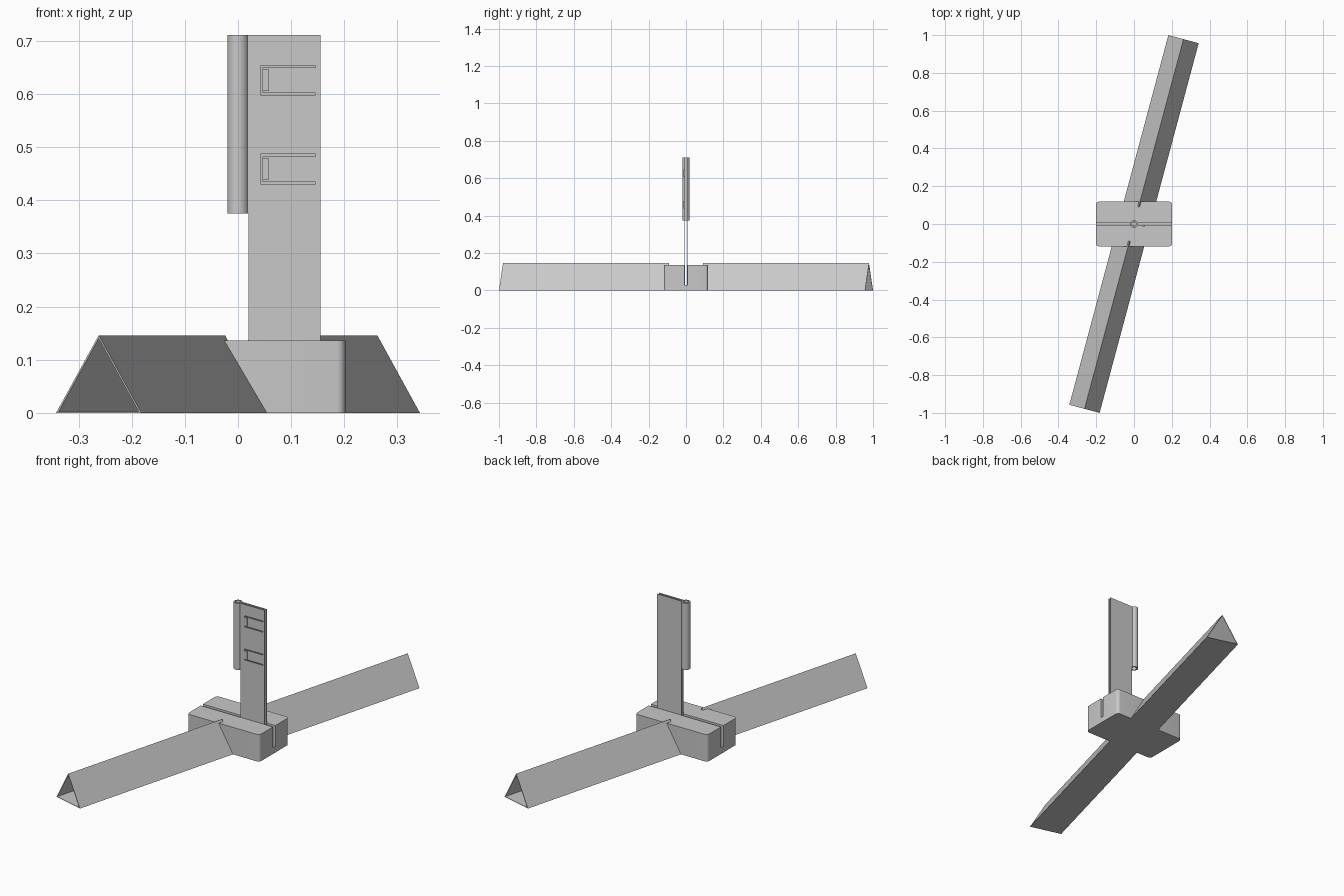
import bpy, bmesh, math
from mathutils import Matrix, Vector

cube = bpy.data.objects.get("Cube")
if cube:
    bpy.data.objects.remove(cube, do_unlink=True)

grey = bpy.data.materials.new("plain_grey")
grey.use_nodes = True
grey.diffuse_color = (0.58, 0.58, 0.58, 1)
grey.node_tree.nodes["Principled BSDF"].inputs["Base Color"].default_value = grey.diffuse_color


def finish(name, bm):
    bmesh.ops.recalc_face_normals(bm, faces=bm.faces)
    mesh = bpy.data.meshes.new(name)
    bm.to_mesh(mesh)
    bm.free()
    mesh.materials.append(grey)
    obj = bpy.data.objects.new(name, mesh)
    bpy.context.collection.objects.link(obj)
    return obj


def box(name, lo, hi):
    bm = bmesh.new()
    bmesh.ops.create_cube(bm, size=1)
    for v in bm.verts:
        v.co = [(a + b) / 2 + c * (b - a) for a, b, c in zip(lo, hi, v.co)]
    return finish(name, bm)


def hollow_prism(name, outer, inner, start, end):
    """Tube along local z with matching outer and inner outlines."""
    bm = bmesh.new()
    loops = [[bm.verts.new((x, y, z)) for x, y in ring]
             for ring, z in ((outer, start), (outer, end), (inner, end), (inner, start))]
    n = len(outer)
    for a, b in zip(loops, loops[1:] + loops[:1]):
        for i in range(n):
            j = (i + 1) % n
            bm.faces.new((a[i], a[j], b[j], b[i]))
    return finish(name, bm)


def activate(obj):
    bpy.ops.object.select_all(action='DESELECT')
    obj.select_set(True)
    bpy.context.view_layer.objects.active = obj


def smooth(obj):
    activate(obj)
    bpy.ops.object.shade_smooth_by_angle(angle=math.radians(35))


def cut(obj, cutter):
    mod = obj.modifiers.new("cut", 'BOOLEAN')
    mod.operation = 'DIFFERENCE'
    mod.solver = 'EXACT'
    mod.object = cutter
    activate(obj)
    bpy.ops.object.modifier_apply(modifier=mod.name)
    bpy.data.objects.remove(cutter, do_unlink=True)


# Base block with rounded upright corners and a lengthwise slot
block = box("base_block", (-0.202, -0.118, 0), (0.202, 0.118, 0.136))
bm = bmesh.new()
bm.from_mesh(block.data)
upright = [e for e in bm.edges if abs(e.verts[0].co.z - e.verts[1].co.z) > 0.1]
bmesh.ops.bevel(bm, geom=upright, offset=0.016, segments=5, profile=0.5, affect='EDGES')
bm.to_mesh(block.data)
bm.free()
cut(block, box("slot_cutter", (-0.3, -0.009, 0.03), (0.3, 0.009, 0.2)))
smooth(block)

# Two hollow triangular arms reaching out of the block
half, height, wall = 0.083, 0.146, 0.003
triangle = [Vector((-half, 0)), Vector((half, 0)), Vector((0, height))]
centre = sum(triangle, Vector((0, 0))) / 3
inner = [centre + (p - centre) * (1 - wall / centre.y) for p in triangle]
for name, turn in (("rear_arm", 0), ("front_arm", math.pi)):
    arm = hollow_prism(name, triangle, inner, -1.013, -0.094)
    swing = Matrix.Rotation(turn - math.radians(15), 4, 'Z')
    arm.data.transform(swing @ Matrix.Rotation(math.pi / 2, 4, 'X'))

# Upright plate: two thin sheets with a see-through gap
outer_y, gap_y = 0.0085, 0.0045
bottom, step, top = 0.03, 0.375, 0.711
outline = [(0.02, bottom), (0.155, bottom), (0.155, top), (0.012, top), (0.012, step), (0.02, step)]
sheets = {}
for name, y in (("front_sheet", -outer_y), ("rear_sheet", gap_y)):
    bm = bmesh.new()
    face = bm.faces.new([bm.verts.new((x, y, z)) for x, z in outline])
    ext = bmesh.ops.extrude_face_region(bm, geom=[face])
    moved = [v for v in ext["geom"] if isinstance(v, bmesh.types.BMVert)]
    bmesh.ops.translate(bm, verts=moved, vec=(0, outer_y - gap_y, 0))
    sheets[name] = finish(name, bm)

# Spring clips: a window in the front sheet, a tongue and its hook
for label, z in (("lower", 0.459), ("upper", 0.626)):
    cut(sheets["front_sheet"],
        box("window_cutter", (0.042, -0.02, z - 0.028), (0.146, 0, z + 0.028)))
    box(label + "_clip_tongue", (0.046, -outer_y, z - 0.024), (0.147, -gap_y, z + 0.024))
    box(label + "_clip_hook", (0.046, -0.013, z - 0.02), (0.058, -gap_y, z + 0.02))

# Rolled tube along the edge of the plate
def circle(r, n=32):
    return [(r * math.cos(math.tau * i / n), r * math.sin(math.tau * i / n)) for i in range(n)]


smooth(hollow_prism("edge_tube", circle(0.02), circle(0.013), step, top))
